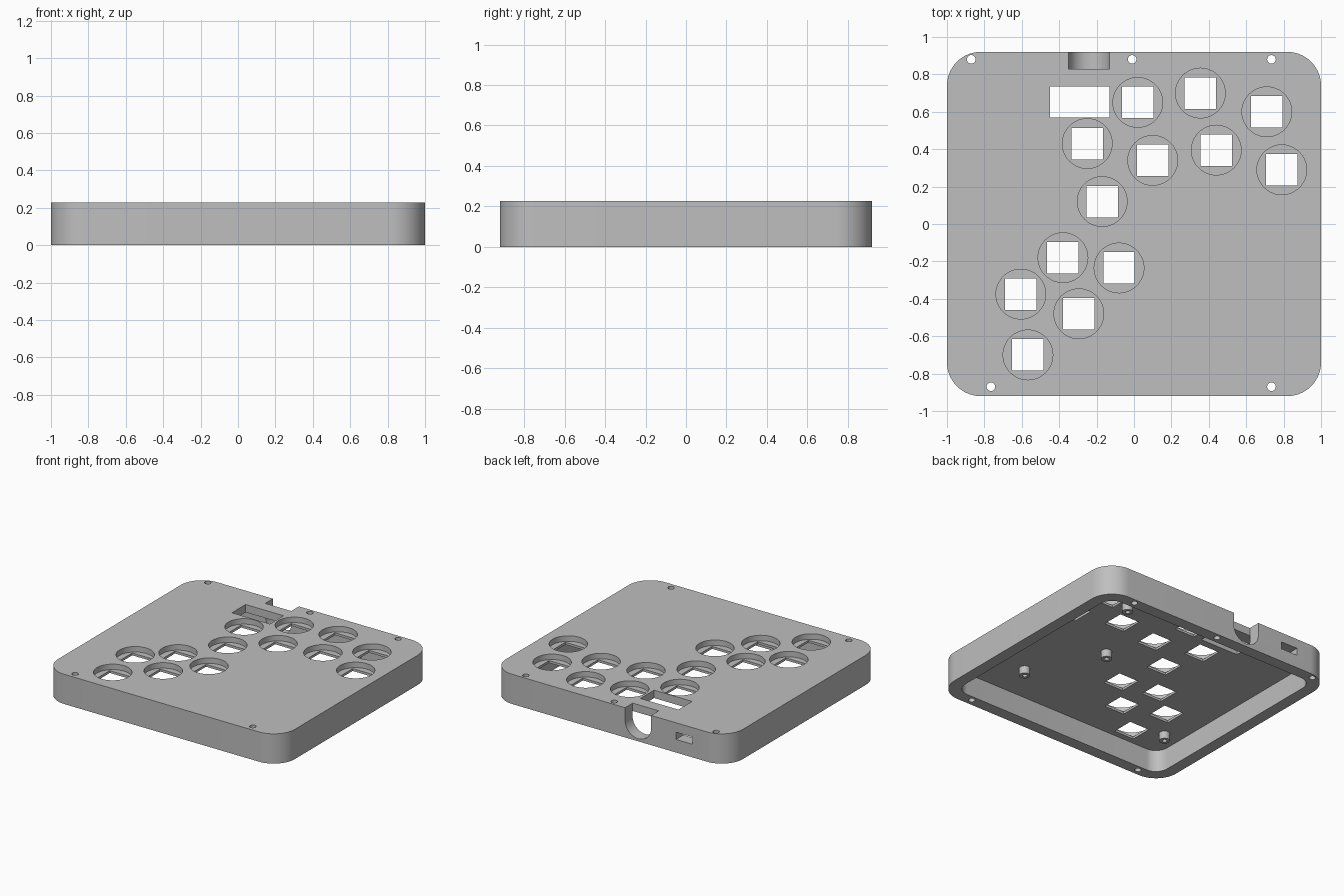
import bpy, bmesh, math

if "Cube" in bpy.data.objects:
    bpy.data.objects.remove(bpy.data.objects["Cube"])

W, D, H = 1.0, 0.92, 0.227        # half width, half depth, height
WALL, CEIL, PLATE = 0.09, 0.167, 0.185

grey = bpy.data.materials.new("matte grey")
grey.diffuse_color = (0.52, 0.52, 0.52, 1)
grey.use_nodes = True
grey.node_tree.nodes["Principled BSDF"].inputs["Base Color"].default_value = grey.diffuse_color


def circle(cx, cy, r, n=48):
    return [(cx + r * math.cos(2 * math.pi * i / n), cy + r * math.sin(2 * math.pi * i / n)) for i in range(n)]


def rect(x0, x1, y0, y1):
    return [(x0, y0), (x1, y0), (x1, y1), (x0, y1)]


def rounded(hx, hy, r, n=14):
    pts = []
    for k, (sx, sy) in enumerate([(1, 1), (-1, 1), (-1, -1), (1, -1)]):
        for i in range(n + 1):
            a = math.pi / 2 * (k + i / n)
            pts.append((sx * (hx - r) + r * math.cos(a), sy * (hy - r) + r * math.sin(a)))
    return pts


def prisms(name, items, along_y=False):
    """One object made of extruded outlines: (points, start, end)."""
    bm = bmesh.new()
    for pts, a, b in items:
        lo, hi = [[bm.verts.new((u, t, v) if along_y else (u, v, t)) for u, v in pts] for t in (a, b)]
        n = len(pts)
        bm.faces.new(lo[::-1])
        bm.faces.new(hi)
        for i in range(n):
            j = (i + 1) % n
            bm.faces.new((lo[i], lo[j], hi[j], hi[i]))
    bmesh.ops.recalc_face_normals(bm, faces=bm.faces)
    me = bpy.data.meshes.new(name)
    bm.to_mesh(me)
    bm.free()
    ob = bpy.data.objects.new(name, me)
    bpy.context.collection.objects.link(ob)
    me.materials.append(grey)
    return ob


def activate(ob):
    bpy.ops.object.select_all(action='DESELECT')
    ob.select_set(True)
    bpy.context.view_layer.objects.active = ob


def cut(ob, cutter):
    cutter.hide_render = True
    m = ob.modifiers.new("cut", 'BOOLEAN')
    m.operation, m.solver, m.object = 'DIFFERENCE', 'EXACT', cutter
    activate(ob)
    bpy.ops.object.modifier_apply(modifier=m.name)
    bpy.data.objects.remove(cutter)


def smooth(ob):
    activate(ob)
    bpy.ops.object.shade_smooth_by_angle(angle=math.radians(30))


# Case: rounded block hollowed from below
case = prisms("case", [(rounded(W, D, 0.18), 0, H)])
cut(case, prisms("cavity", [(rounded(W - WALL, D - WALL, 0.10), -0.1, CEIL)]))

# Button wells with square switch openings
buttons = [(0.02, 0.65), (0.355, 0.70), (0.71, 0.60), (-0.25, 0.43), (0.10, 0.34), (0.44, 0.395),
           (0.79, 0.29), (-0.17, 0.12), (-0.38, -0.18), (-0.08, -0.235), (-0.605, -0.375),
           (-0.295, -0.48), (-0.567, -0.70)]
cut(case, prisms("wells", [(circle(x, y, 0.133), PLATE, 0.4) for x, y in buttons]))
s = 0.084
holes = [(rect(x - s, x + s, y - s, y + s), 0.1, 0.4) for x, y in buttons]

# Display window and screw holes
holes.append((rect(-0.45, -0.13, 0.57, 0.735), 0.1, 0.4))
screws = [(-0.87, 0.88), (-0.01, 0.88), (0.735, 0.88), (-0.765, -0.87), (0.735, -0.87)]
holes += [(circle(x, y, 0.023, 24), -0.1, 0.4) for x, y in screws]
cut(case, prisms("openings", holes))

# Rear cable notch with round bottom, and rear port
cx, r, floor = -0.24, 0.11, 0.02
notch = [(cx + r, 0.4)] + [(cx + r * math.cos(math.pi * i / 24), floor + r - r * math.sin(math.pi * i / 24))
                           for i in range(25)] + [(cx - r, 0.4)]
cut(case, prisms("rear_cuts", [(notch, D - WALL - 0.002, 1.1),
                               (rect(-0.70, -0.56, 0.10, 0.155), 0.75, 1.1)], True))
smooth(case)

# Hollow mounting posts under the plate
for i, (x, y) in enumerate([(0.55, -0.52), (0.265, 0.02), (0.57, 0.61), (-0.77, -0.59)]):
    post = prisms(f"mounting_post_{i + 1}", [(circle(x, y, 0.038, 32), 0.11, CEIL + 0.004)])
    cut(post, prisms("bore", [(circle(x, y, 0.017, 24), 0.0, CEIL - 0.002)]))
    smooth(post)
